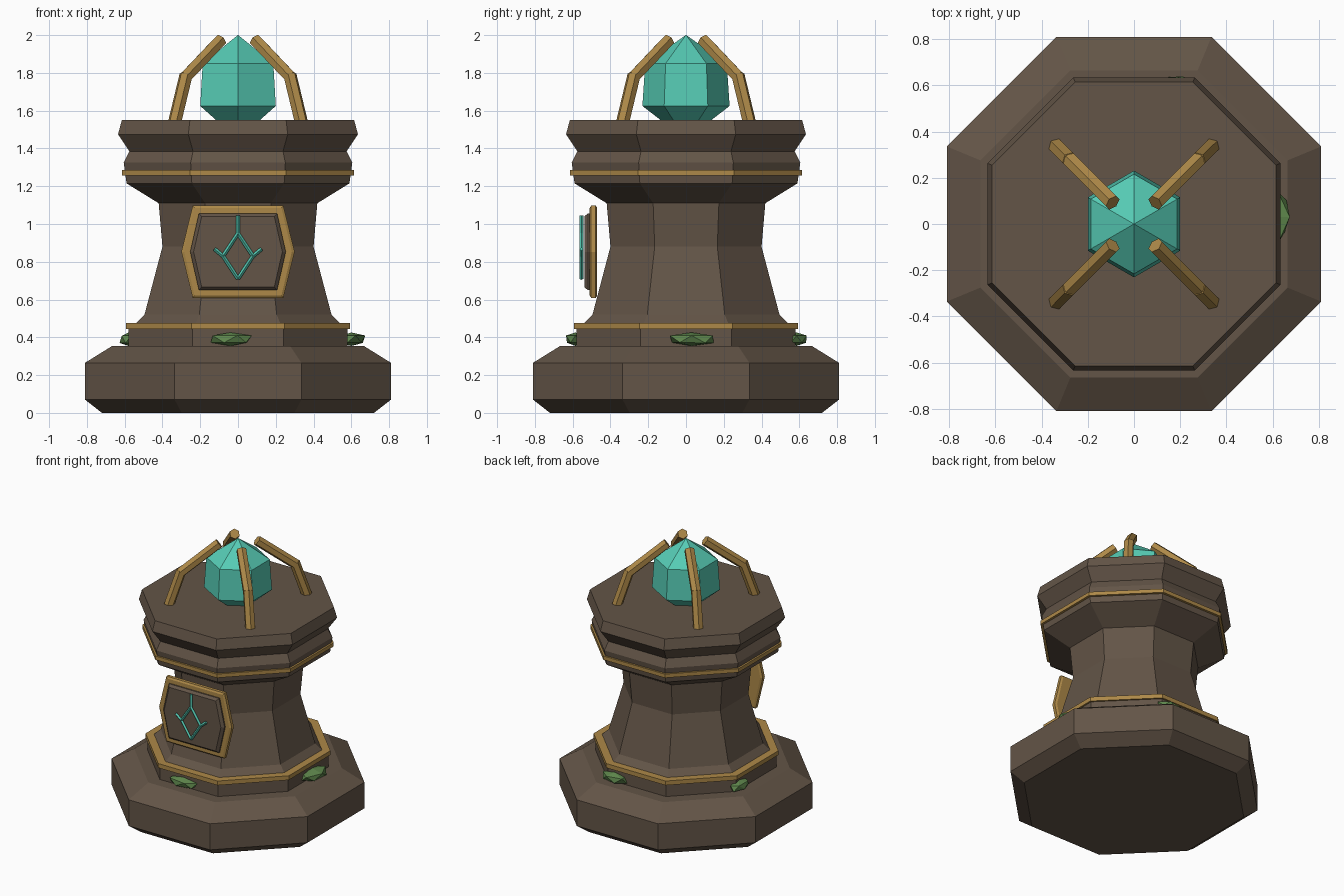
import bpy, bmesh, math, random
from mathutils import Vector

cube = bpy.data.objects.get("Cube")
if cube:
    bpy.data.objects.remove(cube)
random.seed(4)


def material(name, rgb):
    m = bpy.data.materials.new(name)
    m.use_nodes = True
    m.diffuse_color = (*rgb, 1)
    m.node_tree.nodes["Principled BSDF"].inputs["Base Color"].default_value = (*rgb, 1)
    return m


STONE = material("brown stone", (0.125, 0.090, 0.063))
GOLD = material("aged gold", (0.42, 0.25, 0.065))
TEAL = material("teal crystal", (0.093, 0.60, 0.46))
MOSS = material("moss green", (0.117, 0.25, 0.075))


def finish(name, bm, mat):
    bmesh.ops.recalc_face_normals(bm, faces=bm.faces)
    mesh = bpy.data.meshes.new(name)
    bm.to_mesh(mesh)
    bm.free()
    mesh.materials.append(mat)
    obj = bpy.data.objects.new(name, mesh)
    bpy.context.collection.objects.link(obj)
    return obj


def loft(name, loops, mat):
    """Skin a closed solid through a list of point loops."""
    bm = bmesh.new()
    rings = [[bm.verts.new(p) for p in loop] for loop in loops]
    for a, b in zip(rings, rings[1:]):
        for i in range(len(a)):
            j = (i + 1) % len(a)
            bm.faces.new((a[i], a[j], b[j], b[i]))
    bm.faces.new(rings[0])
    bm.faces.new(rings[-1])
    return finish(name, bm, mat)


def turned(name, sides, profile, mat):
    """Polygonal turning; radii are measured to the flats, one flat faces +x."""
    loops = []
    for apothem, z in profile:
        r = apothem / math.cos(math.pi / sides)
        angles = [(i + 0.5) * math.tau / sides for i in range(sides)]
        loops.append([(r * math.cos(a), r * math.sin(a), z) for a in angles])
    return loft(name, loops, mat)


def bar(name, start, end, radius, sides, mat):
    start, end = Vector(start), Vector(end)
    axis = end - start
    bm = bmesh.new()
    bmesh.ops.create_cone(bm, cap_ends=True, segments=sides, radius1=radius,
                          radius2=radius, depth=axis.length)
    bm.transform(axis.to_track_quat("Z", "Y").to_matrix().to_4x4())
    bmesh.ops.translate(bm, verts=bm.verts, vec=(start + end) / 2)
    return finish(name, bm, mat)


# Octagonal stone body
turned("base", 8, [(0.72, 0), (0.81, 0.07), (0.81, 0.265), (0.665, 0.355)], STONE)
turned("column", 8, [(0.58, 0.34), (0.58, 0.45), (0.54, 0.475), (0.495, 0.52),
                     (0.40, 0.88), (0.42, 1.11), (0.59, 1.215)], STONE)
turned("capital", 8, [(0.59, 1.215), (0.605, 1.325), (0.575, 1.385),
                      (0.635, 1.475), (0.615, 1.55)], STONE)

# Gold bands
turned("lower_band", 8, [(0.592, 0.445), (0.592, 0.477)], GOLD)
turned("upper_band", 8, [(0.613, 1.258), (0.613, 1.286)], GOLD)

# Six-sided crystal
turned("crystal", 6, [(0.06, 1.50), (0.20, 1.625), (0.187, 1.85), (0.001, 2.0)], TEAL)

# Four bent claws on the diagonals
for sx in (-1, 1):
    for sy in (-1, 1):
        def at(d, z):
            return (sx * d, sy * d, z)
        bar("claw_lower", at(0.34, 1.52), at(0.275, 1.79), 0.036, 6, GOLD)
        bar("claw_upper", at(0.28, 1.775), at(0.092, 1.973), 0.036, 6, GOLD)


# Hexagonal plaque on the front
def hexagon(waist, shoulder, half_height, y):
    w, s, h, mid = waist, shoulder, half_height, 0.853
    return [(x, y, mid + z) for x, z in
            ((w, 0), (s, h), (-s, h), (-w, 0), (-s, -h), (s, -h))]


loft("plaque_frame", [hexagon(0.285, 0.23, 0.232, -0.47), hexagon(0.30, 0.24, 0.244, -0.478),
                      hexagon(0.30, 0.24, 0.244, -0.502),
                      hexagon(0.285, 0.23, 0.232, -0.51)], GOLD)
loft("plaque_face", [hexagon(0.253, 0.207, 0.203, -0.505), hexagon(0.253, 0.207, 0.203, -0.52),
                     hexagon(0.235, 0.192, 0.187, -0.538)], STONE)

# Raised rune on the plaque
Y = -0.554
top, low = (0, Y, 0.95), (0, Y, 0.71)
bar("rune_stem", (0, Y, 1.045), top, 0.0105, 4, TEAL)
for s in (-1, 1):
    corner = (s * 0.079, Y, 0.83)
    bar("rune_upper_side", top, corner, 0.0105, 4, TEAL)
    bar("rune_lower_side", corner, low, 0.0105, 4, TEAL)
    bar("rune_branch", corner, (s * 0.125, Y, 0.868), 0.0105, 4, TEAL)

# Moss clumps around the foot of the column: centre, half sizes
for centre, size in (((-0.04, -0.585, 0.39), (0.125, 0.055, 0.042)),
                     ((0.60, 0.03, 0.39), (0.08, 0.13, 0.042)),
                     ((0.18, 0.585, 0.39), (0.11, 0.06, 0.042)),
                     ((-0.58, 0.20, 0.39), (0.05, 0.10, 0.042))):
    bm = bmesh.new()
    bmesh.ops.create_icosphere(bm, subdivisions=1, radius=1)
    for v in bm.verts:
        v.co *= random.uniform(0.9, 1.08)
        v.co.z = max(-0.85, min(0.85, v.co.z))
        v.co = Vector(c + k * s for c, k, s in zip(centre, v.co, size))
    finish("moss_clump", bm, MOSS)
